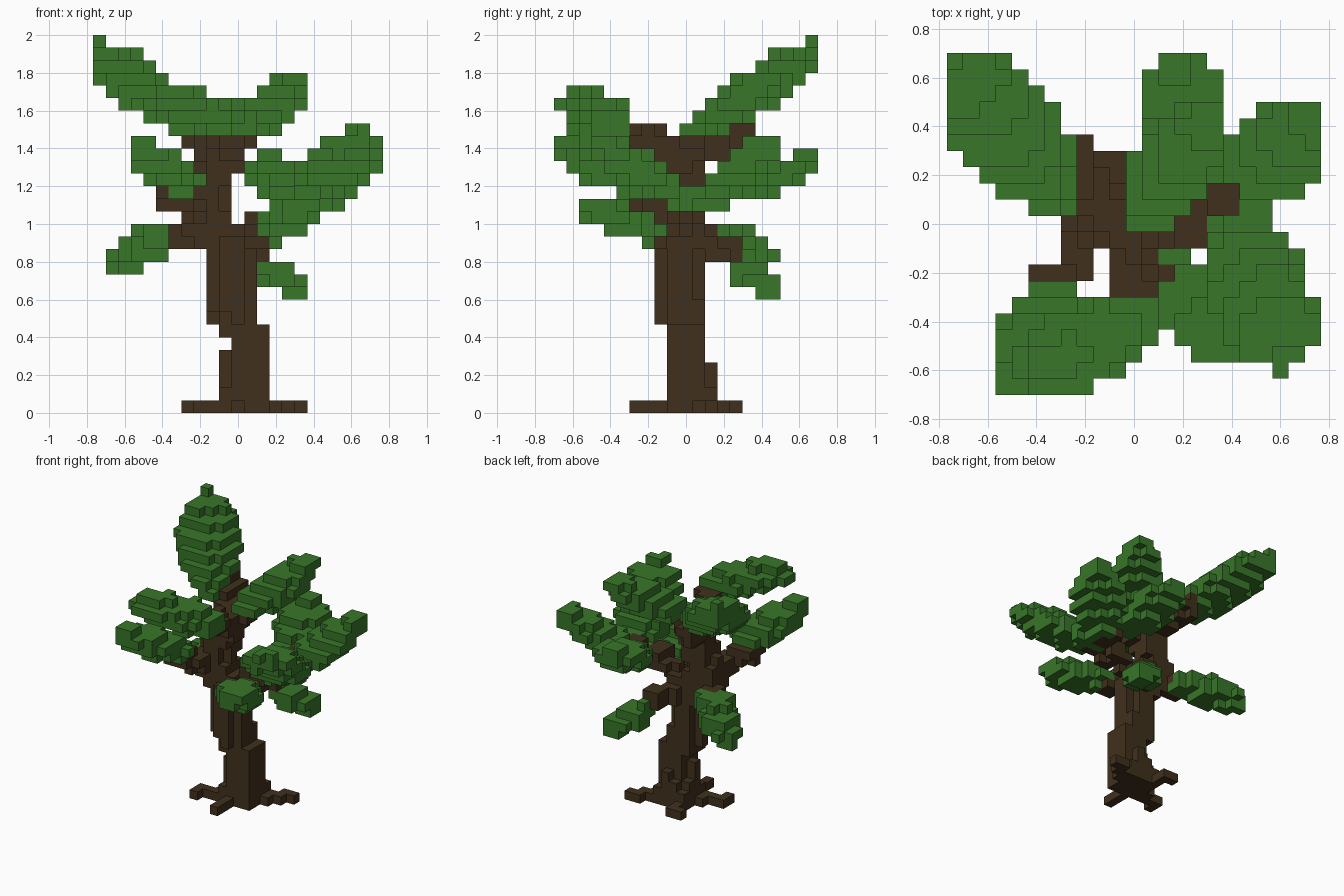
import bpy
import bmesh
from mathutils import Vector

cube = bpy.data.objects.get("Cube")
if cube:
    bpy.data.objects.remove(cube, do_unlink=True)

# Block grid: columns, rows and layers of equal cubes
BLOCK = 2 / 30
NX, NY, NZ = 23, 21, 30
UP = Vector((0, 0, 1))


def make_material(name, colour):
    mat = bpy.data.materials.new(name)
    mat.use_nodes = True
    mat.diffuse_color = (*colour, 1)
    shader = mat.node_tree.nodes["Principled BSDF"]
    shader.inputs["Base Color"].default_value = (*colour, 1)
    shader.inputs["Roughness"].default_value = 1
    return mat


bark = make_material("bark brown", (0.051, 0.03, 0.012))
foliage = make_material("leaf green", (0.039, 0.18, 0.022))


def cell_centre(cell):
    i, j, k = cell
    return Vector((i + 0.5 - NX / 2, j + 0.5 - NY / 2, k + 0.5)) * BLOCK


CELLS = {(i, j, k): cell_centre((i, j, k))
         for i in range(NX) for j in range(NY) for k in range(NZ)}
owner = {}


def claim(name, inside):
    """Give every free cell that passes the test to the named part."""
    for cell, point in CELLS.items():
        if cell not in owner and inside(point):
            owner[cell] = name


def limb(name, radius, *path):
    """Fill the cells close to a path of points."""
    points = [Vector(p) for p in path]
    for a, b in zip(points, points[1:]):
        axis = b - a

        def inside(p, a=a, axis=axis):
            t = (p - a).dot(axis) / axis.length_squared
            return (p - a - axis * min(max(t, 0), 1)).length < radius

        claim(name, inside)


def leaf(name, base, tip, half_width, half_depth=0.09):
    """Fill a flat, tilted ellipsoid of leaves from base to tip."""
    base, tip = Vector(base), Vector(tip)
    middle, axis = (base + tip) / 2, tip - base
    along = axis.normalized()
    across = along.cross(UP).normalized()
    normal = across.cross(along)

    def inside(p):
        d = p - middle
        u = d.dot(along) / (axis.length / 2)
        v = d.dot(across) / half_width
        w = d.dot(normal) / half_depth
        return u * u + v * v + w * w <= 1

    claim(name, inside)


# Trunk: wide foot, narrow waist, then a bend towards the crown
limb("trunk", 0.145, (0.035, 0.03, 0), (0.035, 0.03, 0.12))
limb("trunk", 0.125, (0.04, 0.02, 0.12), (0.06, 0, 0.38))
limb("trunk", 0.11, (0.05, 0, 0.38), (0, 0, 0.5))
limb("trunk", 0.13, (-0.02, -0.02, 0.55), (-0.03, -0.03, 0.65), (-0.03, -0.03, 0.87))
limb("trunk", 0.125, (-0.06, -0.01, 0.9), (-0.19, 0, 1), (-0.19, 0, 1.08))
limb("trunk", 0.11, (-0.19, 0, 1.1), (-0.13, 0.02, 1.26), (-0.04, -0.04, 1.38))

# Roots lying on the ground
for end in [(-0.27, -0.1), (0, -0.27), (0.34, 0.2), (-0.1, 0.27)]:
    limb("roots", 0.05, (0, 0, 0.03), (*end, 0.03))

# Branches: thickness, then path
BRANCHES = {
    "upper_back_right_branch": (0.085, (-0.1, 0.03, 1.37), (-0.2, 0.2, 1.44), (-0.25, 0.29, 1.5)),
    "upper_front_branch": (0.075, (-0.05, -0.05, 1.4), (-0.04, -0.18, 1.45), (0, -0.27, 1.48)),
    "upper_back_left_branch": (0.064, (-0.05, 0, 1.4), (0.04, 0.04, 1.42)),
    "middle_front_right_branch": (0.075, (-0.19, -0.03, 1.05), (-0.26, -0.2, 1.1), (-0.38, -0.27, 1.15)),
    "left_branch": (0.06, (0, 0, 0.93), (0.13, 0.03, 1.03), (0.39, 0.07, 1.14), (0.33, 0.2, 1.13)),
    "front_left_branch": (0.06, (0.13, 0.02, 1.03), (0.25, -0.06, 1.08), (0.36, -0.07, 1.1)),
    "low_right_branch": (0.075, (-0.2, 0, 1), (-0.31, 0.08, 0.95)),
    "low_back_branch": (0.064, (0, 0.05, 0.88), (0.1, 0.25, 0.87)),
    "low_front_branch": (0.064, (0, -0.1, 0.88), (0.11, -0.18, 0.92)),
}
for name, (radius, *path) in BRANCHES.items():
    limb(name, radius, *path)
wood_parts = set(owner.values())

# Leaf masses, from the crown down
leaf("upper_back_right_leaves", (-0.27, 0.06, 1.5), (-0.8, 0.75, 1.97), 0.21, 0.105)
leaf("upper_back_left_leaves", (0, 0, 1.47), (0.35, 0.48, 1.77), 0.17, 0.1)
leaf("upper_front_leaves", (0.12, -0.34, 1.52), (-0.48, -0.64, 1.67), 0.17, 0.1)
leaf("middle_front_right_leaves", (-0.25, -0.2, 1.18), (-0.54, -0.73, 1.42), 0.16)
leaf("middle_back_leaves", (0.3, 0.18, 1.14), (0.13, 0.74, 1.36), 0.17, 0.085)
leaf("left_leaves", (0.36, 0.08, 1.08), (0.8, 0.48, 1.46), 0.19)
leaf("front_left_leaves", (0.4, 0.06, 1.08), (0.64, -0.6, 1.5), 0.21, 0.1)
leaf("low_front_leaves", (0.11, -0.13, 0.92), (0.4, -0.58, 1.13), 0.14)
leaf("low_right_leaves", (-0.22, 0.07, 0.98), (-0.7, 0.44, 0.8), 0.14, 0.1)
leaf("low_back_leaves", (0.08, 0.22, 0.83), (0.37, 0.5, 0.62), 0.11, 0.08)


def build_part(name, cells):
    """Make a mesh from the block sides that touch open air."""
    bm = bmesh.new()
    for cell in cells:
        for axis in range(3):
            for sign in (-1, 1):
                step = Vector((0, 0, 0))
                step[axis] = sign
                beside = tuple(c + int(s) for c, s in zip(cell, step))
                if beside in owner:
                    continue
                side, rise = Vector((0, 0, 0)), Vector((0, 0, 0))
                side[(axis + 1) % 3] = sign
                rise[(axis + 2) % 3] = 1
                corners = [step - side - rise, step + side - rise,
                           step + side + rise, step - side + rise]
                bm.faces.new([bm.verts.new(CELLS[cell] + c * BLOCK / 2)
                              for c in corners])
    bmesh.ops.remove_doubles(bm, verts=bm.verts, dist=BLOCK / 100)
    mesh = bpy.data.meshes.new(name)
    bm.to_mesh(mesh)
    bm.free()
    mesh.materials.append(bark if name in wood_parts else foliage)
    bpy.context.collection.objects.link(bpy.data.objects.new(name, mesh))


for part in dict.fromkeys(owner.values()):
    build_part(part, [c for c, who in owner.items() if who == part])
